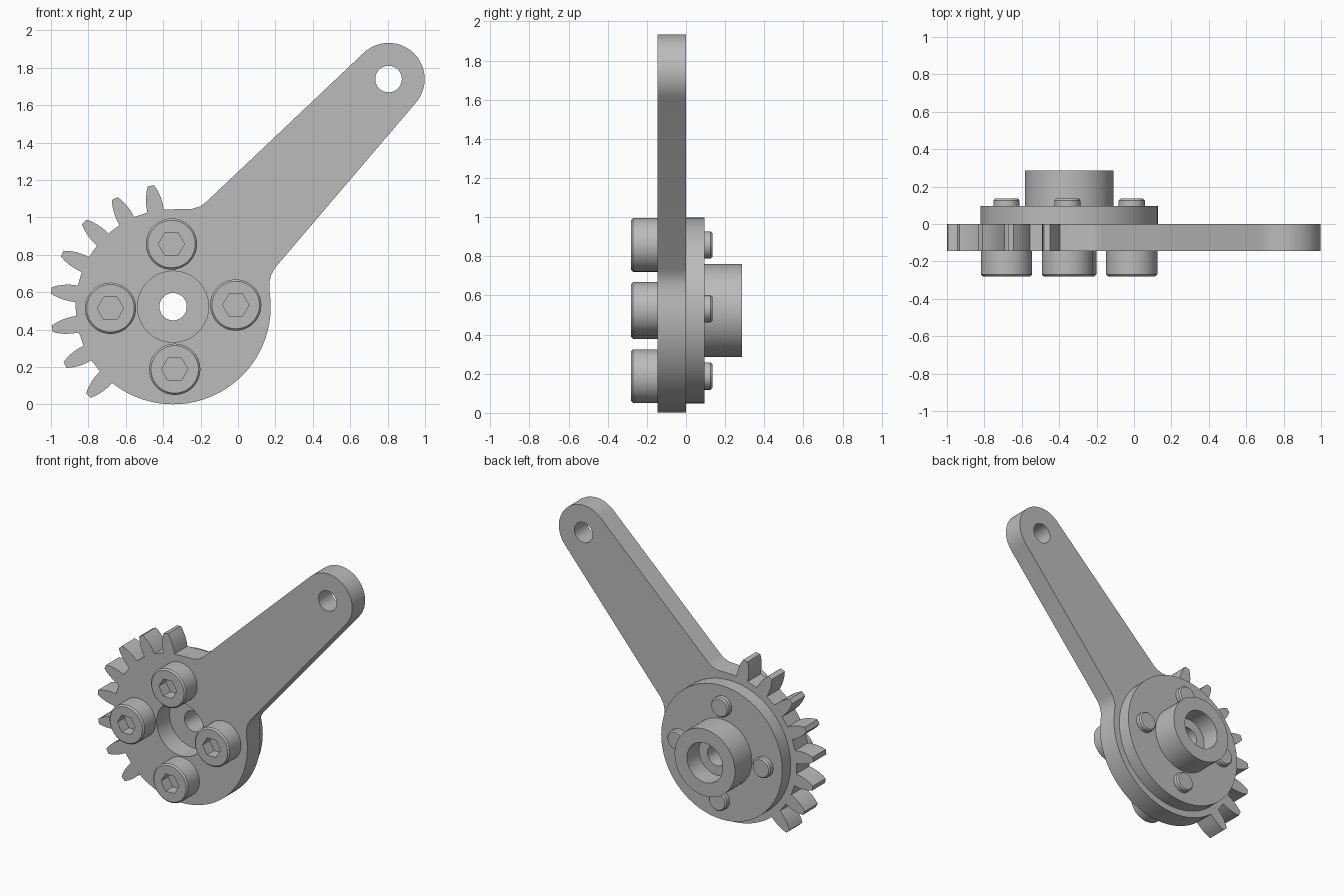
import bpy, bmesh
from math import cos, sin, radians, tau
from mathutils import Matrix

old = bpy.data.objects.get("Cube")
if old:
    bpy.data.objects.remove(old, do_unlink=True)

steel = bpy.data.materials.new("grey steel")
steel.use_nodes = True
GREY = (0.5, 0.5, 0.5, 1)
steel.diffuse_color = GREY
steel.node_tree.nodes["Principled BSDF"].inputs["Base Color"].default_value = GREY

CX, CZ = -0.347, 0.523      # gear axis
AX, AZ = 0.805, 1.74        # arm hole
BODY = 0.522                # gear root radius
FRONT, BACK = -0.145, 0.0   # plate faces


def polar(cx, cz, r, deg):
    return cx + r * cos(radians(deg)), cz + r * sin(radians(deg))


def arc(cx, cz, r, start, end, steps):
    return [polar(cx, cz, r, start + (end - start) * i / steps) for i in range(steps + 1)]


def activate(ob):
    bpy.ops.object.select_all(action='DESELECT')
    ob.select_set(True)
    bpy.context.view_layer.objects.active = ob


def smooth(ob):
    activate(ob)
    bpy.ops.object.shade_smooth_by_angle(angle=radians(30))


def lathe(name, profile, closed, steps=64):
    """Turn a (radius, y) profile around the y axis."""
    bm = bmesh.new()
    verts = [bm.verts.new((r, y, 0)) for r, y in profile]
    pairs = list(zip(verts, verts[1:]))
    if closed:
        pairs.append((verts[-1], verts[0]))
    edges = [bm.edges.new(p) for p in pairs]
    bmesh.ops.spin(bm, geom=verts + edges, cent=(0, 0, 0), axis=(0, 1, 0),
                   angle=tau, steps=steps)
    bmesh.ops.remove_doubles(bm, verts=bm.verts, dist=0.0005)
    bmesh.ops.recalc_face_normals(bm, faces=bm.faces)
    mesh = bpy.data.meshes.new(name)
    bm.to_mesh(mesh)
    bm.free()
    mesh.materials.append(steel)
    ob = bpy.data.objects.new(name, mesh)
    bpy.context.collection.objects.link(ob)
    return ob


# Gear sector: eight teeth, each from (radius, half width) pairs
tooth = [(BODY, 0.045), (0.56, 0.044), (0.595, 0.039), (0.63, 0.029), (0.657, 0.017)]
outline = []
for k in range(8):
    mid = 100.4 + 18 * k
    for side, pts in ((-1, tooth), (1, tooth[::-1])):
        for r, w in pts:
            outline.append(polar(CX, CZ, r, mid + side * w / r * 360 / tau))

# Round body, fillets and arm
outline += arc(CX, CZ, BODY, 234, 368, 30)
outline += [(0.167, 0.65), (0.178, 0.695), (0.2, 0.733)]
outline += arc(AX, AZ, 0.193, -40.4, 133.2, 28)
outline += [(-0.17, 1.083), (-0.2, 1.06), (-0.245, 1.046)]

curve = bpy.data.curves.new("gear_arm_plate", 'CURVE')
curve.dimensions = '2D'
curve.fill_mode = 'BOTH'
curve.extrude = (BACK - FRONT) / 2
loops = [outline,
         arc(CX, CZ, 0.19, 0, 360, 64)[:-1],     # centre recess
         arc(AX, AZ, 0.071, 0, 360, 40)[:-1]]    # arm hole
for loop in loops:
    spline = curve.splines.new('POLY')
    spline.points.add(len(loop) - 1)
    for p, (x, z) in zip(spline.points, loop):
        p.co = (x, z, 0, 1)
    spline.use_cyclic_u = True
plate = bpy.data.objects.new("gear_arm_plate", curve)
bpy.context.collection.objects.link(plate)
activate(plate)
bpy.ops.object.convert(target='MESH')
plate = bpy.context.view_layer.objects.active
plate.data.transform(Matrix.Translation((0, (FRONT + BACK) / 2, 0))
                     @ Matrix.Rotation(radians(90), 4, 'X'))
bm = bmesh.new()
bm.from_mesh(plate.data)
bmesh.ops.remove_doubles(bm, verts=bm.verts, dist=0.0005)
bmesh.ops.recalc_face_normals(bm, faces=bm.faces)
bm.to_mesh(plate.data)
bm.free()
plate.data.materials.clear()
plate.data.materials.append(steel)
smooth(plate)

# Flanged hub with a stepped bore
hub = lathe("flanged_hub", [(0.073, 0), (0.475, 0), (0.475, 0.095), (0.237, 0.095),
                            (0.237, 0.285), (0.14, 0.285), (0.14, 0.15),
                            (0.073, 0.15)], True)
hub.location = (CX, 0, CZ)
smooth(hub)

# Socket head screw, with the hexagon cut out of its head
screw = lathe("screw", [(0, -0.28), (0.127, -0.28), (0.137, -0.27), (0.137, FRONT),
                        (0.07, FRONT), (0.07, 0.125), (0.061, 0.135), (0, 0.135)], False, 48)
bpy.ops.mesh.primitive_cylinder_add(vertices=6, radius=0.07, depth=0.16,
                                    location=(0, -0.28, 0),
                                    rotation=(radians(90), 0, radians(0)))
cutter = bpy.context.object
cutter.data.transform(Matrix.Rotation(radians(30), 4, 'Z'))
cutter.hide_render = True
activate(screw)
cut = screw.modifiers.new("socket", 'BOOLEAN')
cut.operation = 'DIFFERENCE'
cut.solver = 'EXACT'
cut.object = cutter
bpy.ops.object.modifier_apply(modifier=cut.name)
bpy.data.objects.remove(cutter, do_unlink=True)
smooth(screw)

# Four screws around the axis
for i, label in enumerate(("left", "top", "right", "bottom")):
    ob = screw if i == 0 else screw.copy()
    if i:
        bpy.context.collection.objects.link(ob)
    ob.name = label + "_screw"
    x, z = polar(CX, CZ, 0.335, 1.5 + 90 * i)
    ob.location = (x, 0, z)
